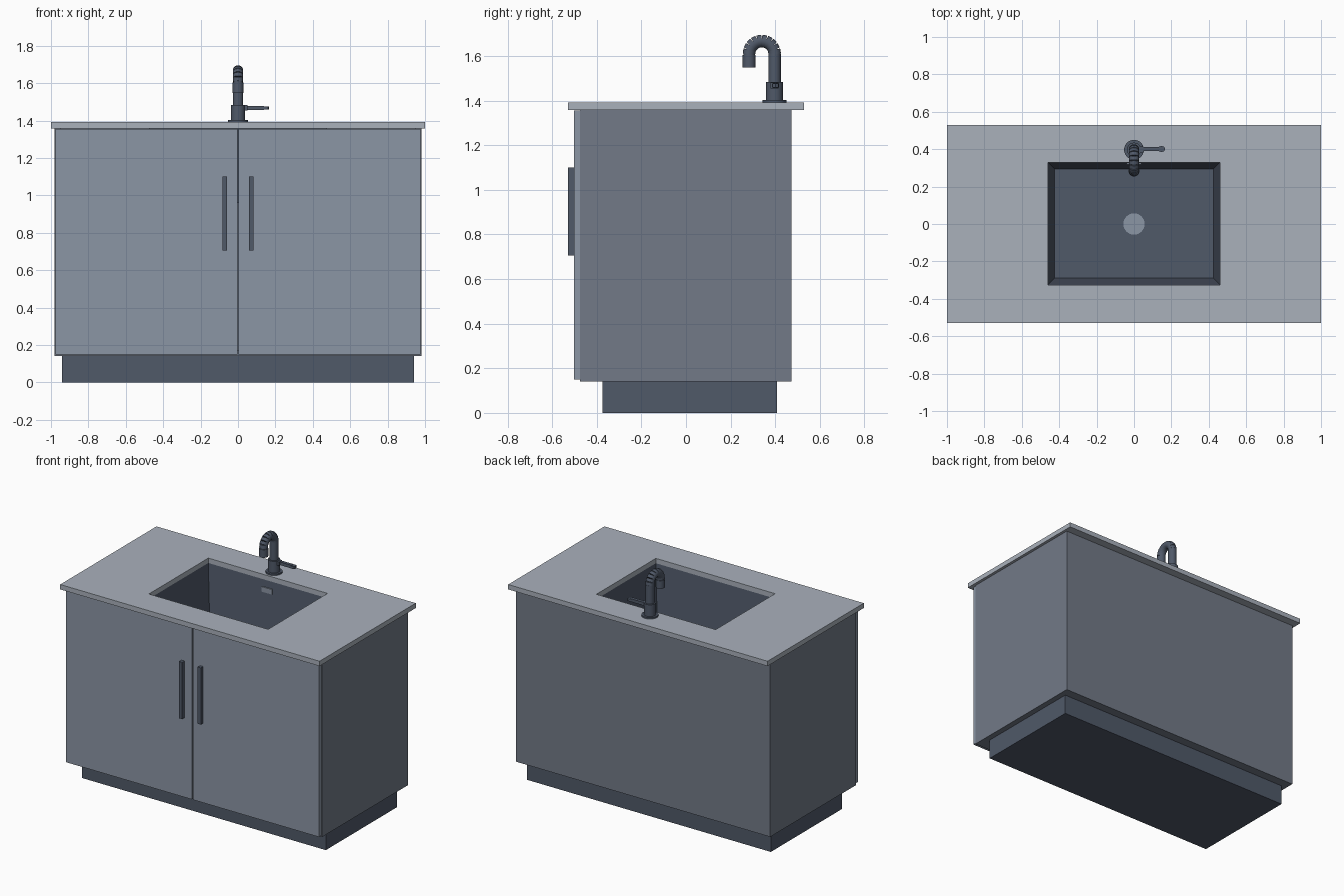
import bpy, bmesh, math
from mathutils import Matrix, Vector

if "Cube" in bpy.data.objects:
    bpy.data.objects.remove(bpy.data.objects["Cube"])


def paint(name, rgb):
    mat = bpy.data.materials.new(name)
    mat.diffuse_color = (*rgb, 1)
    mat.use_nodes = True
    mat.node_tree.nodes["Principled BSDF"].inputs["Base Color"].default_value = mat.diffuse_color
    return mat


STONE = paint("stone", (.40, .44, .50))
DOOR = paint("door_paint", (.26, .305, .375))
PANEL = paint("panel_paint", (.17, .195, .245))
DARK = paint("dark_metal", (.08, .10, .14))


def finish(name, bm, mat, smooth=False):
    bmesh.ops.recalc_face_normals(bm, faces=bm.faces)
    mesh = bpy.data.meshes.new(name)
    bm.to_mesh(mesh)
    bm.free()
    mesh.materials.append(mat)
    ob = bpy.data.objects.new(name, mesh)
    bpy.context.collection.objects.link(ob)
    if smooth:
        bpy.ops.object.select_all(action='DESELECT')
        ob.select_set(True)
        bpy.context.view_layer.objects.active = ob
        bpy.ops.object.shade_smooth_by_angle(angle=math.radians(35))
    return ob


def box(name, x, y, z, mat):
    """Box from (min, max) pairs."""
    bm = bmesh.new()
    size = Matrix.Diagonal((x[1] - x[0], y[1] - y[0], z[1] - z[0], 1))
    mid = Matrix.Translation((sum(x) / 2, sum(y) / 2, sum(z) / 2))
    bmesh.ops.create_cube(bm, size=1, matrix=mid @ size)
    return finish(name, bm, mat)


def tube(bm, a, b, r, sides=24):
    """Capped cylinder between two points."""
    a, b = Vector(a), Vector(b)
    rot = (b - a).to_track_quat('Z', 'Y').to_matrix().to_4x4()
    bmesh.ops.create_cone(bm, cap_ends=True, segments=sides, radius1=r, radius2=r,
                          depth=(b - a).length, matrix=Matrix.Translation((a + b) / 2) @ rot)


def rect_loft(name, rings, mat, closed=False):
    """Skin rectangles given as (half x, y min, y max, z); cap both ends unless closed."""
    bm = bmesh.new()
    loops = [[bm.verts.new(p) for p in ((-h, y0, z), (h, y0, z), (h, y1, z), (-h, y1, z))]
             for h, y0, y1, z in rings]
    n = len(loops)
    for i in range(n if closed else n - 1):
        a, b = loops[i], loops[(i + 1) % n]
        for k in range(4):
            m = (k + 1) % 4
            bm.faces.new((a[k], a[m], b[m], b[k]))
    if not closed:
        bm.faces.new(loops[0])
        bm.faces.new(loops[-1])
    return finish(name, bm, mat)


# Cabinet: plinth and hollow carcass
box("plinth", (-.94, .94), (-.375, .408), (0, .14), DARK)
box("cabinet_floor", (-.98, .98), (-.475, .472), (.14, .17), PANEL)
box("cabinet_back", (-.95, .95), (.44, .472), (.17, 1.358), PANEL)

# Side panels, doors and handles
for side, s in (("left", -1), ("right", 1)):
    def span(a, b):
        return tuple(sorted((a * s, b * s)))
    box(side + "_side_panel", span(.95, .98), (-.475, .472), (.17, 1.358), PANEL)
    box(side + "_door", span(.004, .975), (-.503, -.475), (.15, 1.355), DOOR)
    box(side + "_handle", span(.06, .084), (-.53, -.503), (.705, 1.1), DARK)

# Countertop with sink opening
rect_loft("countertop", [(1, -.53, .53, 1.358), (1, -.53, .53, 1.392),
                         (.46, -.325, .33, 1.392), (.46, -.325, .33, 1.358)], STONE, closed=True)

# Tapered basin shell
rect_loft("basin", [(.425, -.29, .295, .975), (.46, -.325, .33, 1.358),
                    (.475, -.34, .345, 1.358), (.44, -.305, .31, .96)], DARK)

# Drain and overflow slot
bm = bmesh.new()
tube(bm, (0, 0, .97), (0, 0, .981), .057, 32)
finish("drain", bm, DOOR, True)
box("overflow_slot", (-.04, .04), (.318, .335), (1.275, 1.31), DOOR)

# Faucet base and upright
FY = .397
bm = bmesh.new()
tube(bm, (0, FY, 1.392), (0, FY, 1.402), .053, 32)
tube(bm, (0, FY, 1.402), (0, FY, 1.484), .038, 32)
tube(bm, (0, FY, 1.484), (0, FY, 1.612), .028)
finish("faucet_body", bm, DARK, True)

# Segmented gooseneck made of short overlapping sleeves, plus a plain inner tube
R, CY, CZ, N = .057, .34, 1.61, 10
bm = bmesh.new()


def arc(t):
    return Vector((0, CY + R * math.cos(t), CZ + R * math.sin(t)))


for i in range(N):
    t = math.pi * (i + .5) / N
    tangent = Vector((0, -math.sin(t), math.cos(t))) * .0105
    tube(bm, arc(t) - tangent, arc(t) + tangent, .028)
for i in range(20):
    tube(bm, arc(math.pi * i / 20), arc(math.pi * (i + 1) / 20), .023)
finish("faucet_gooseneck", bm, DARK, True)

# Spout outlet
bm = bmesh.new()
tube(bm, (0, CY - R, 1.548), (0, CY - R, 1.604), .029)
tube(bm, (0, CY - R, 1.6), (0, CY - R, 1.612), .025)
finish("faucet_outlet", bm, DARK, True)

# Lever with a wider pointed tip
box("lever_hub", (.03, .05), (.38, .414), (1.455, 1.482), DARK)
box("lever_arm", (.045, .14), (.39, .412), (1.457, 1.479), DARK)
bm = bmesh.new()
outline = [(.125, .392), (.145, .385), (.16, .388), (.167, .401), (.16, .414), (.145, .417), (.125, .41)]
tip = bm.faces.new([bm.verts.new((x, y, 1.459)) for x, y in outline])
ext = bmesh.ops.extrude_face_region(bm, geom=[tip], use_keep_orig=True)
bmesh.ops.translate(bm, vec=(0, 0, .017), verts=[v for v in ext["geom"] if isinstance(v, bmesh.types.BMVert)])
finish("lever_tip", bm, DARK)
